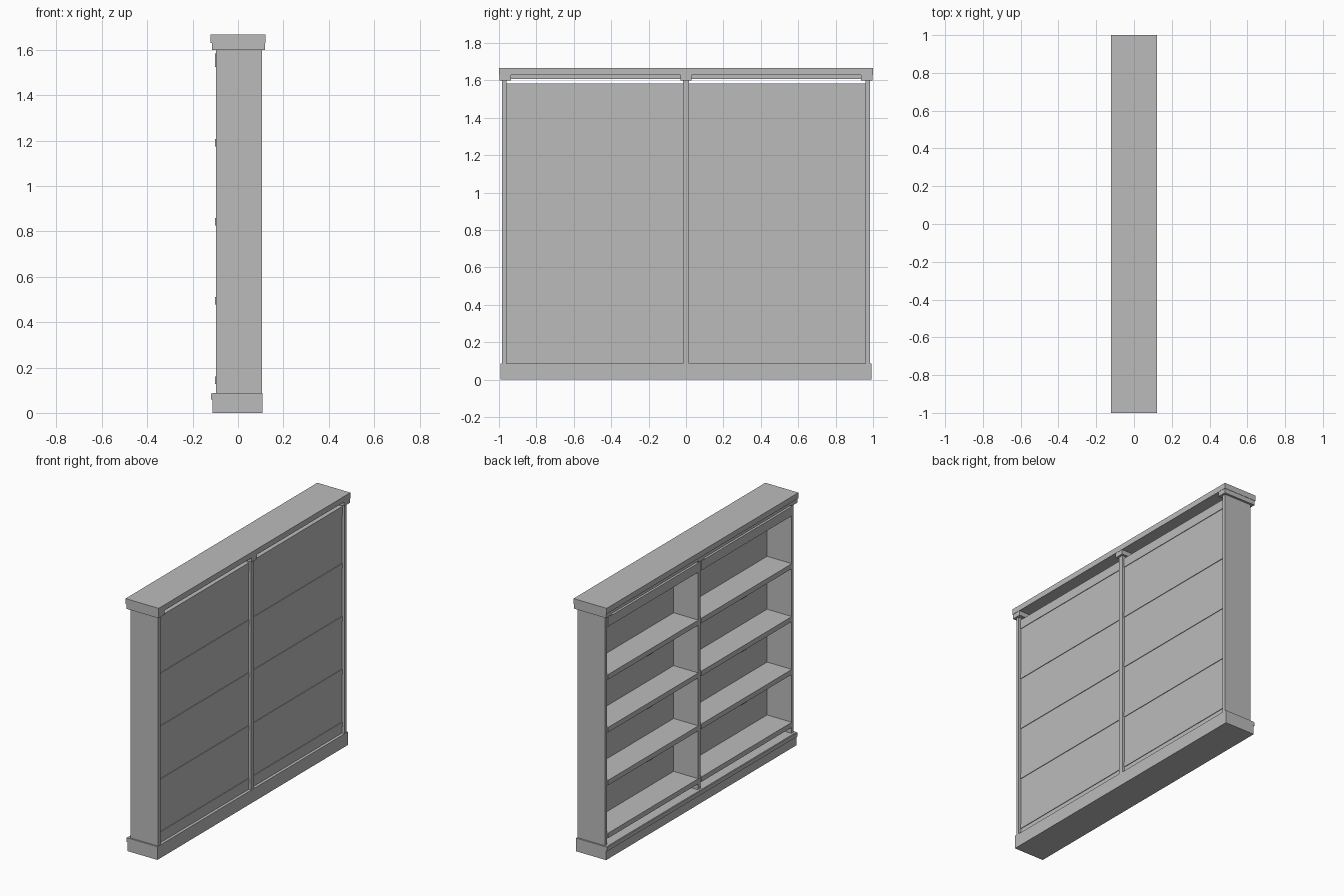
import bpy
import bmesh

if "Cube" in bpy.data.objects:
    bpy.data.objects.remove(bpy.data.objects["Cube"])

paint = bpy.data.materials.new("plain_grey")
paint.use_nodes = True
GREY = (0.5, 0.5, 0.5, 1)
paint.diffuse_color = GREY
paint.node_tree.nodes["Principled BSDF"].inputs["Base Color"].default_value = GREY


def box(name, x, y, z):
    """Box spanning the (low, high) pairs on each axis."""
    mesh = bpy.data.meshes.new(name)
    bm = bmesh.new()
    bmesh.ops.create_cube(bm, size=1)
    for v in bm.verts:
        v.co = [lo + (c + 0.5) * (hi - lo) for c, (lo, hi) in zip(v.co, (x, y, z))]
    bm.to_mesh(mesh)
    bm.free()
    mesh.materials.append(paint)
    obj = bpy.data.objects.new(name, mesh)
    bpy.context.collection.objects.link(obj)
    return obj


def span(side, lo, hi):
    """Interval along y, flipped for the other bay."""
    return tuple(sorted((side * lo, side * hi)))


FRONT, BACK = -0.097, 0.105
SHELF_STEP, SHELF_THICK = 0.349, 0.033

# Base with its front moulding
box("plinth", (-0.112, 0.107), (-0.993, 0.993), (0, 0.087))
box("plinth_moulding", (-0.119, -0.112), (-0.993, 0.993), (0.06, 0.085))

# Crown: slab, stepped front rail and centre block
box("crown_slab", (-0.121, 0.121), (-1, 1), (1.63, 1.667))
box("crown_front_rail", (-0.115, -0.097), (-0.99, 0.99), (1.607, 1.63))
box("crown_centre_block", (-0.115, 0.119), (-0.03, 0.03), (1.6, 1.63))

# Centre upright
box("centre_upright", (FRONT, BACK), (-0.015, 0.015), (0.087, 1.6))

for side, label in ((-1, "front"), (1, "rear")):
    # End panel and the crown block over it
    box(f"{label}_end_panel", (FRONT, BACK), span(side, 0.96, 0.983), (0.087, 1.6))
    box(f"{label}_crown_block", (-0.115, 0.119), span(side, 0.935, 0.998), (1.6, 1.63))

    # Back panel, set in from the uprights
    bay = span(side, 0.015, 0.96)
    box(f"{label}_back_panel", (0.08, 0.088), bay, (0.087, 1.585))

    # Shelves with a small catch under the middle three
    for i in range(5):
        z = 0.128 + i * SHELF_STEP
        top = z + SHELF_THICK if i < 4 else 1.585
        box(f"{label}_shelf_{i + 1}", (-0.101, 0.092), bay, (z, top))
        if 0 < i < 4:
            box(f"{label}_shelf_catch_{i}", (-0.08, -0.055),
                span(side, 0.46, 0.52), (z - 0.02, z))
